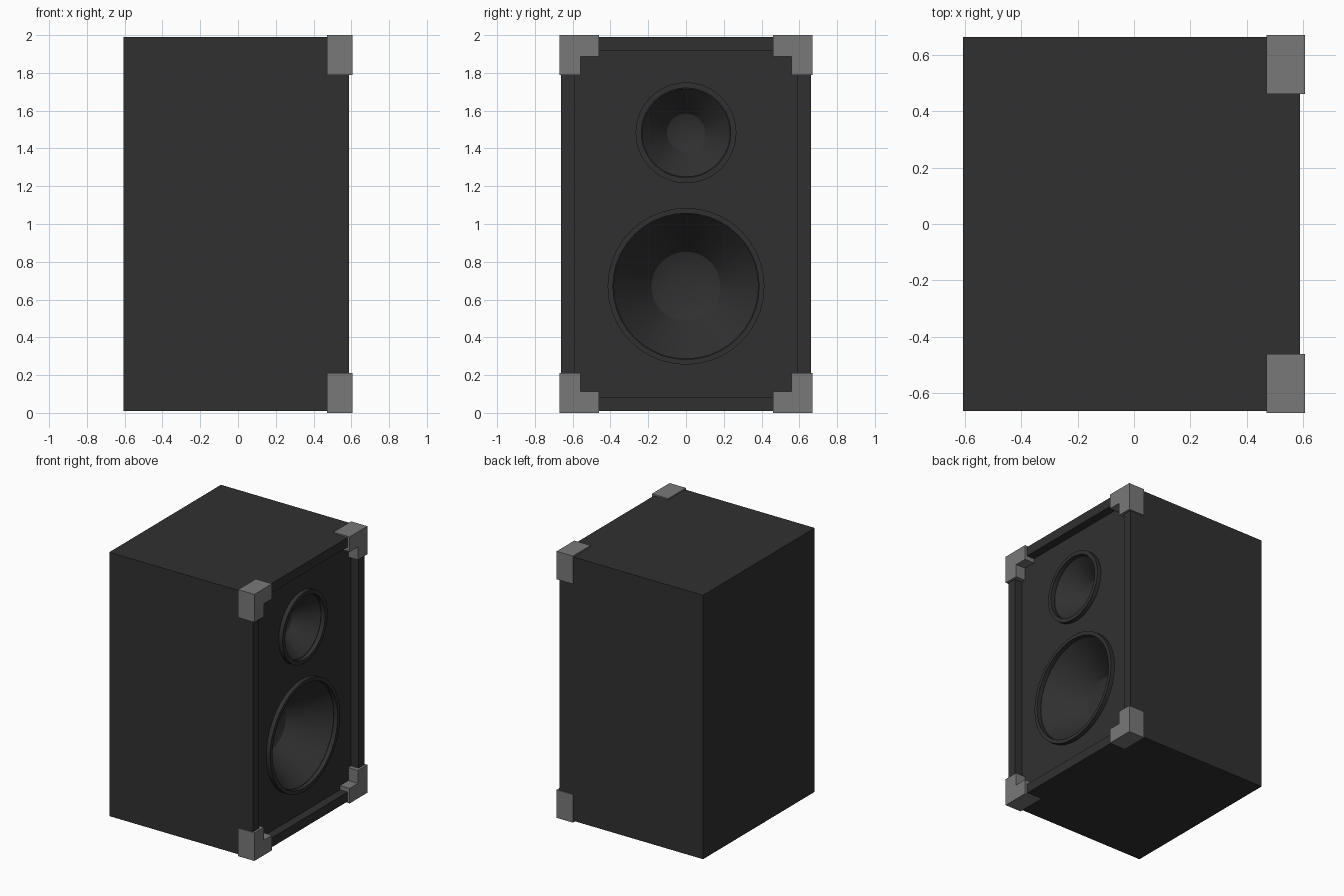
import bpy, bmesh
from math import sin, cos, tau

if "Cube" in bpy.data.objects:
    bpy.data.objects.remove(bpy.data.objects["Cube"])


def material(name, v):
    m = bpy.data.materials.new(name)
    m.diffuse_color = (v, v, v, 1)
    m.use_nodes = True
    m.node_tree.nodes["Principled BSDF"].inputs["Base Color"].default_value = m.diffuse_color
    return m


DARK = material("dark_cabinet", 0.03)
GREY = material("grey_metal", 0.19)


def add_object(name, bm, mat):
    bmesh.ops.recalc_face_normals(bm, faces=bm.faces)
    me = bpy.data.meshes.new(name)
    bm.to_mesh(me)
    bm.free()
    me.materials.append(mat)
    ob = bpy.data.objects.new(name, me)
    bpy.context.collection.objects.link(ob)
    return ob


def activate(ob):
    bpy.ops.object.select_all(action='DESELECT')
    ob.select_set(True)
    bpy.context.view_layer.objects.active = ob


def lathe(name, profile, z, closed=False, n=40):
    """Revolve (radius, x) points around the x axis at height z."""
    bm = bmesh.new()
    rings = []
    for r, x in profile:
        if r == 0:
            rings.append([bm.verts.new((x, 0, z))] * n)
        else:
            rings.append([bm.verts.new((x, r * cos(tau * i / n), z + r * sin(tau * i / n)))
                          for i in range(n)])
    pairs = list(zip(rings, rings[1:])) + ([(rings[-1], rings[0])] if closed else [])
    for a, b in pairs:
        for i in range(n):
            j = (i + 1) % n
            bm.faces.new(list(dict.fromkeys((a[i], a[j], b[j], b[i]))))
    return add_object(name, bm, DARK)


# Cabinet with recessed baffle on the +x side
X0, X1, BAFFLE = -0.605, 0.588, 0.525
bm = bmesh.new()
bmesh.ops.create_cube(bm, size=1)
for v in bm.verts:
    v.co.x = X1 if v.co.x > 0 else X0
    v.co.y *= 1.324
    v.co.z = 1.0 + v.co.z * 1.98
bm.normal_update()
front = next(f for f in bm.faces if f.normal.x > 0.9)
bmesh.ops.inset_region(bm, faces=[front], thickness=0.1)
rim = front.verts[:]
ret = bmesh.ops.extrude_face_region(bm, geom=[front])
for e in ret["geom"]:
    if isinstance(e, bmesh.types.BMVert):
        e.co.x = BAFFLE
if front.is_valid:
    bm.faces.remove(front)
cabinet = add_object("cabinet", bm, DARK)

# Drivers: cone hollow cut into the baffle, raised ring around it
for name, z, r_out, r_in, r_cap, x_cap, dish in (
        ("woofer", 0.67, 0.415, 0.387, 0.198, 0.29, 0.05),
        ("tweeter", 1.483, 0.267, 0.237, 0.11, 0.39, 0.03)):
    cap = [(r_cap * cos(tau / 4 * k / 4), x_cap - dish * sin(tau / 4 * k / 4)) for k in range(4)]
    cutter = lathe(name + "_cutter",
                   [(0, 0.62), (r_in, 0.62), (r_in, BAFFLE + 0.004)] + cap + [(0, x_cap - dish)], z)
    activate(cabinet)
    mod = cabinet.modifiers.new("cut", 'BOOLEAN')
    mod.operation = 'DIFFERENCE'
    mod.solver = 'EXACT'
    mod.object = cutter
    bpy.ops.object.modifier_apply(modifier=mod.name)
    bpy.data.objects.remove(cutter)
    ring = lathe(name + "_ring", [(r_in, 0.515), (r_in, 0.557), (r_out, 0.557), (r_out, 0.515)],
                 z, closed=True)
    activate(ring)
    bpy.ops.object.shade_smooth_by_angle()

activate(cabinet)
bpy.ops.object.shade_smooth_by_angle()

# Four L-shaped corner guards wrapping the front frame
L = [(0.67, 1.0), (0.46, 1.0), (0.46, 0.887), (0.558, 0.887), (0.558, 0.79), (0.67, 0.79)]
for sy, side in ((-1, "near"), (1, "far")):
    for sz, level in ((-1, "bottom"), (1, "top")):
        bm = bmesh.new()
        f = bm.faces.new([bm.verts.new((0.47, sy * y, 1 + sz * z)) for y, z in L])
        ret = bmesh.ops.extrude_face_region(bm, geom=[f], use_keep_orig=True)
        for e in ret["geom"]:
            if isinstance(e, bmesh.types.BMVert):
                e.co.x = 0.605
        add_object(f"corner_guard_{level}_{side}", bm, GREY)
